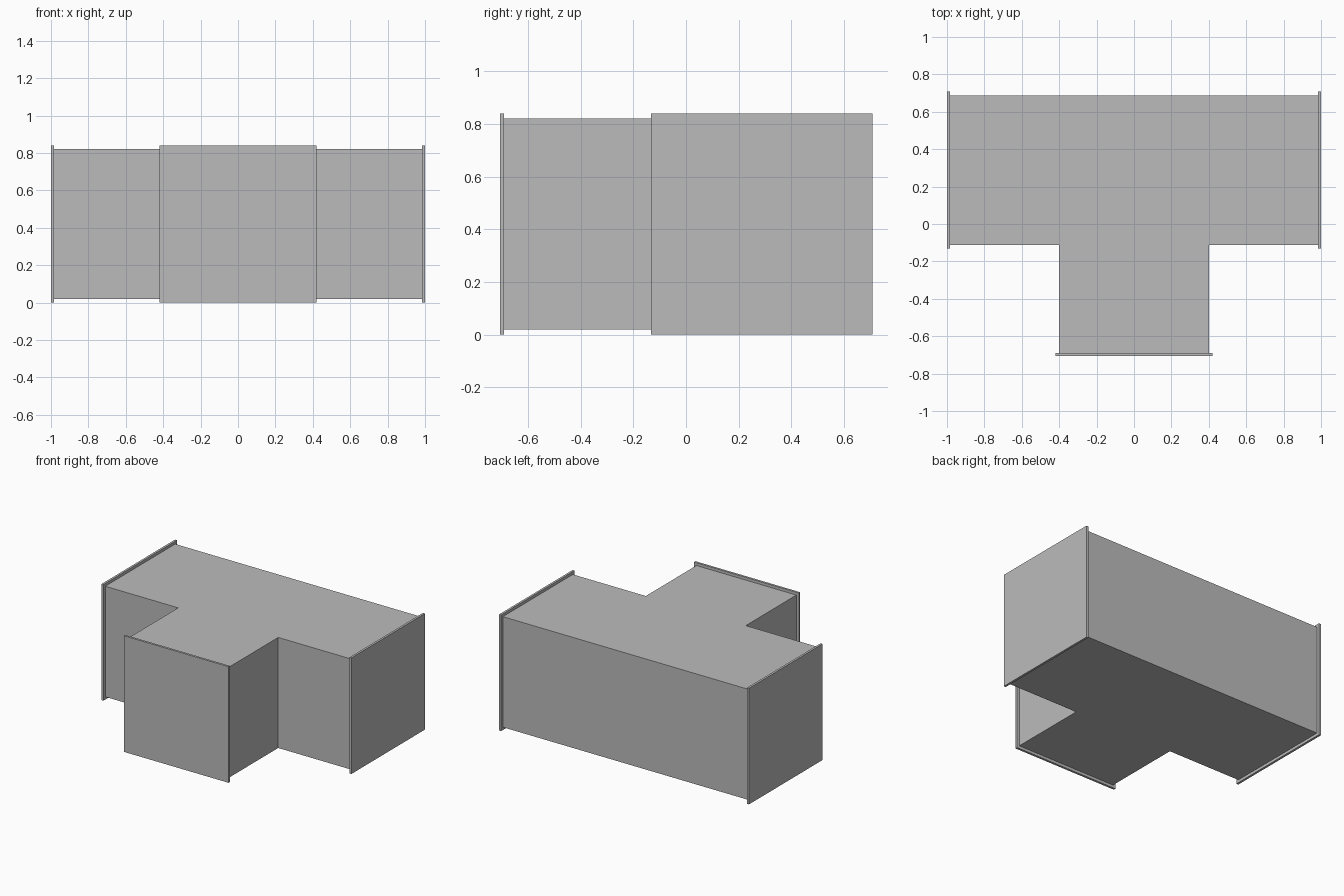
import bpy
import bmesh

cube = bpy.data.objects.get("Cube")
if cube:
    bpy.data.objects.remove(cube, do_unlink=True)

HEIGHT = 0.84      # flange height
MID_Z = HEIGHT / 2
HALF = 0.4         # half width of the duct
RIM = 0.42         # half width of a flange
THICK = 0.016      # flange thickness
MAIN_Y = 0.288     # centre line of the straight run
FRONT = -0.706     # front end of the branch

metal = bpy.data.materials.new("sheet_metal_grey")
metal.use_nodes = True
grey = (0.5, 0.5, 0.5, 1)
metal.diffuse_color = grey
metal.node_tree.nodes["Principled BSDF"].inputs["Base Color"].default_value = grey


def finish(name, bm):
    bmesh.ops.recalc_face_normals(bm, faces=bm.faces)
    mesh = bpy.data.meshes.new(name)
    bm.to_mesh(mesh)
    bm.free()
    mesh.materials.append(metal)
    obj = bpy.data.objects.new(name, mesh)
    bpy.context.collection.objects.link(obj)
    return obj


def box(name, centre, size):
    bm = bmesh.new()
    bmesh.ops.create_cube(bm, size=1)
    bmesh.ops.scale(bm, vec=size, verts=bm.verts)
    bmesh.ops.translate(bm, vec=centre, verts=bm.verts)
    return finish(name, bm)


# T-shaped duct body, extruded from its plan outline
end, back, inner, tip = 1 - THICK, MAIN_Y + HALF, MAIN_Y - HALF, FRONT + THICK
right_half = [(-end, back), (-end, inner), (-HALF, inner), (-HALF, tip)]
outline = right_half + [(-x, y) for x, y in reversed(right_half)]
bm = bmesh.new()
base = bm.faces.new([bm.verts.new((x, y, MID_Z - HALF)) for x, y in outline])
top = bmesh.ops.extrude_face_region(bm, geom=[base], use_keep_orig=True)
bmesh.ops.translate(bm, vec=(0, 0, 2 * HALF),
                    verts=[v for v in top["geom"] if isinstance(v, bmesh.types.BMVert)])
finish("duct_body", bm)

# Flange plates closing the three ends
for side, x in (("left", 1), ("right", -1)):
    box(side + "_flange", (x * (1 - THICK / 2), MAIN_Y, MID_Z), (THICK, 2 * RIM, HEIGHT))
box("front_flange", (0, FRONT + THICK / 2, MID_Z), (2 * RIM, THICK, HEIGHT))
